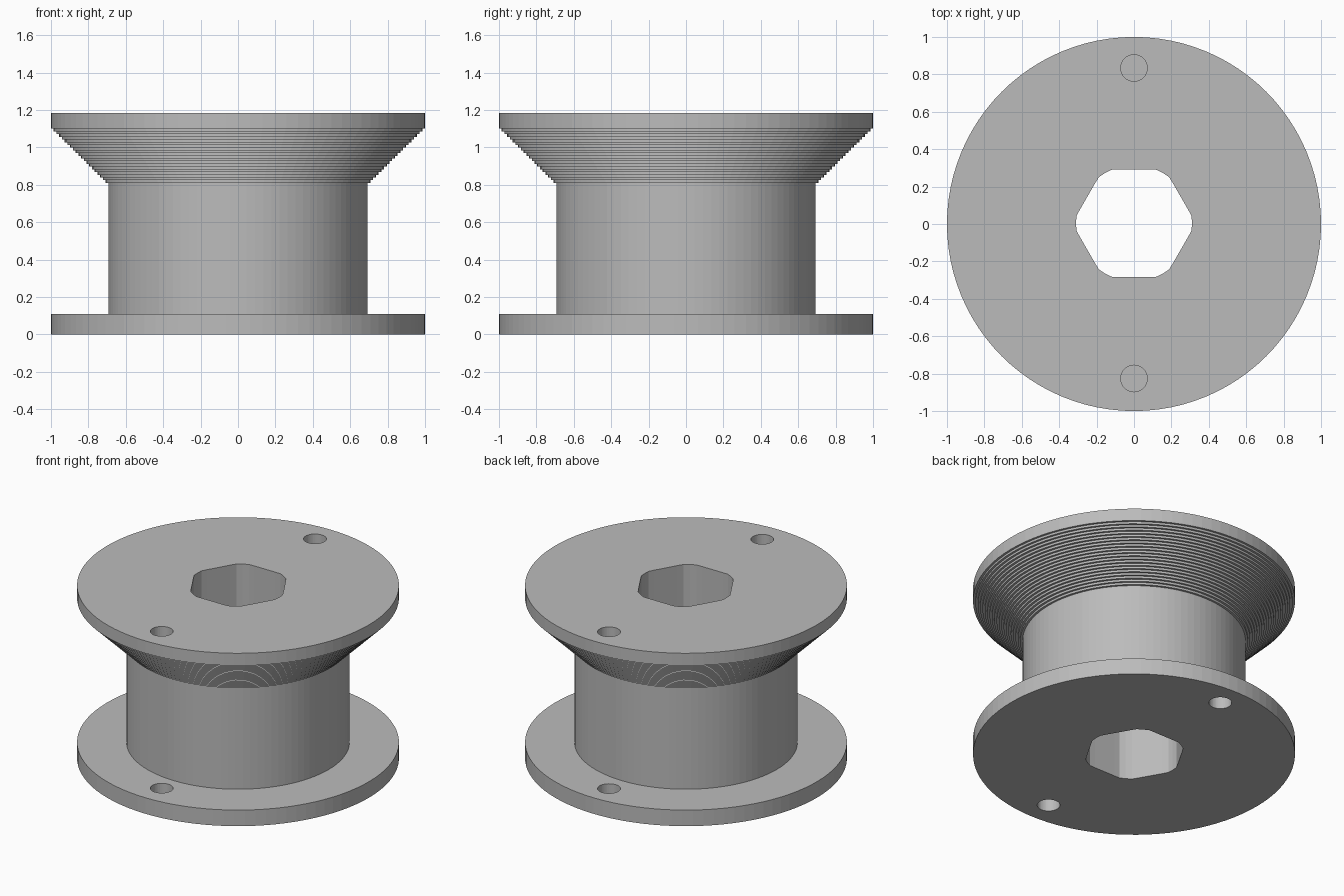
import bpy, bmesh
from math import sin, cos, pi, radians

SEGMENTS = 96
OFFSET_Y = 0.004           # bore and pin holes sit a hair behind centre
BASE_TOP, DRUM_TOP, CONE_TOP, TOP = 0.11, 0.81, 1.10, 1.185
DRUM_R, RIM_R = 0.693, 1.0
STEPS = 20

cube = bpy.data.objects.get("Cube")
if cube:
    bpy.data.objects.remove(cube, do_unlink=True)

grey = bpy.data.materials.new("plain grey")
grey.use_nodes = True
colour = (0.5, 0.5, 0.5, 1)
grey.diffuse_color = colour
grey.node_tree.nodes["Principled BSDF"].inputs["Base Color"].default_value = colour


def make_object(name, bm):
    bmesh.ops.recalc_face_normals(bm, faces=bm.faces)
    mesh = bpy.data.meshes.new(name)
    bm.to_mesh(mesh)
    bm.free()
    mesh.materials.append(grey)
    obj = bpy.data.objects.new(name, mesh)
    bpy.context.collection.objects.link(obj)
    return obj


def lathe(name, profile):
    """Solid of revolution from (radius, z) points, capped at both ends."""
    bm = bmesh.new()
    angles = [2 * pi * i / SEGMENTS for i in range(SEGMENTS)]
    rings = [[bm.verts.new((r * cos(a), r * sin(a), z)) for a in angles]
             for r, z in profile]
    for low, high in zip(rings, rings[1:]):
        for i in range(SEGMENTS):
            j = (i + 1) % SEGMENTS
            bm.faces.new((low[i], low[j], high[j], high[i]))
    bm.faces.new(rings[0][::-1])
    bm.faces.new(rings[-1])
    return make_object(name, bm)


def prism(name, outline):
    """Tall cutter running through the whole spool."""
    bm = bmesh.new()
    face = bm.faces.new([bm.verts.new((x, y, -0.2)) for x, y in outline])
    extruded = bmesh.ops.extrude_face_region(bm, geom=[face])["geom"]
    verts = [v for v in extruded if isinstance(v, bmesh.types.BMVert)]
    bmesh.ops.translate(bm, verts=verts, vec=(0, 0, 1.7))
    obj = make_object(name, bm)
    obj.hide_render = True
    return obj


def cut(obj, cutters):
    bpy.context.view_layer.objects.active = obj
    for cutter in cutters:
        mod = obj.modifiers.new("cut", "BOOLEAN")
        mod.operation = "DIFFERENCE"
        mod.solver = "EXACT"
        mod.object = cutter
        bpy.ops.object.modifier_apply(modifier=mod.name)


# Hexagonal bore whose corners are trimmed by a circle
bore_outline = []
for corner in range(6):
    for step in (-22, -14.7, -7.3, 0, 7.3, 14.7, 22):
        a = radians(60 * corner + step)
        r = min(0.31, 0.287 / cos(radians(30 - abs(step))))
        bore_outline.append((r * cos(a), r * sin(a) + OFFSET_Y))
bore = prism("bore_cutter", bore_outline)

# Pin holes, one in front and one behind
pins = []
for side in (-1, 1):
    circle = [(0.071 * cos(2 * pi * i / 40),
               0.071 * sin(2 * pi * i / 40) + side * 0.83 + OFFSET_Y)
              for i in range(40)]
    pins.append(prism("pin_hole_cutter", circle))

# Stepped cone between drum and top flange
cone_profile = []
for i in range(STEPS):
    r = DRUM_R + (RIM_R - DRUM_R) * (i + 1) / (STEPS + 1)
    for k in (i, i + 1):
        cone_profile.append((r, DRUM_TOP + (CONE_TOP - DRUM_TOP) * k / STEPS))

base_flange = lathe("base_flange", [(RIM_R, 0), (RIM_R, BASE_TOP)])
drum = lathe("drum", [(DRUM_R, BASE_TOP), (DRUM_R, DRUM_TOP)])
stepped_cone = lathe("stepped_cone", cone_profile)
top_flange = lathe("top_flange", [(RIM_R, CONE_TOP), (RIM_R, TOP)])

# The holes pass through the flanges only; the bore runs through everything
for flange in (base_flange, top_flange):
    cut(flange, [bore] + pins)
for body in (drum, stepped_cone):
    cut(body, [bore])

for cutter in [bore] + pins:
    bpy.data.objects.remove(cutter, do_unlink=True)
